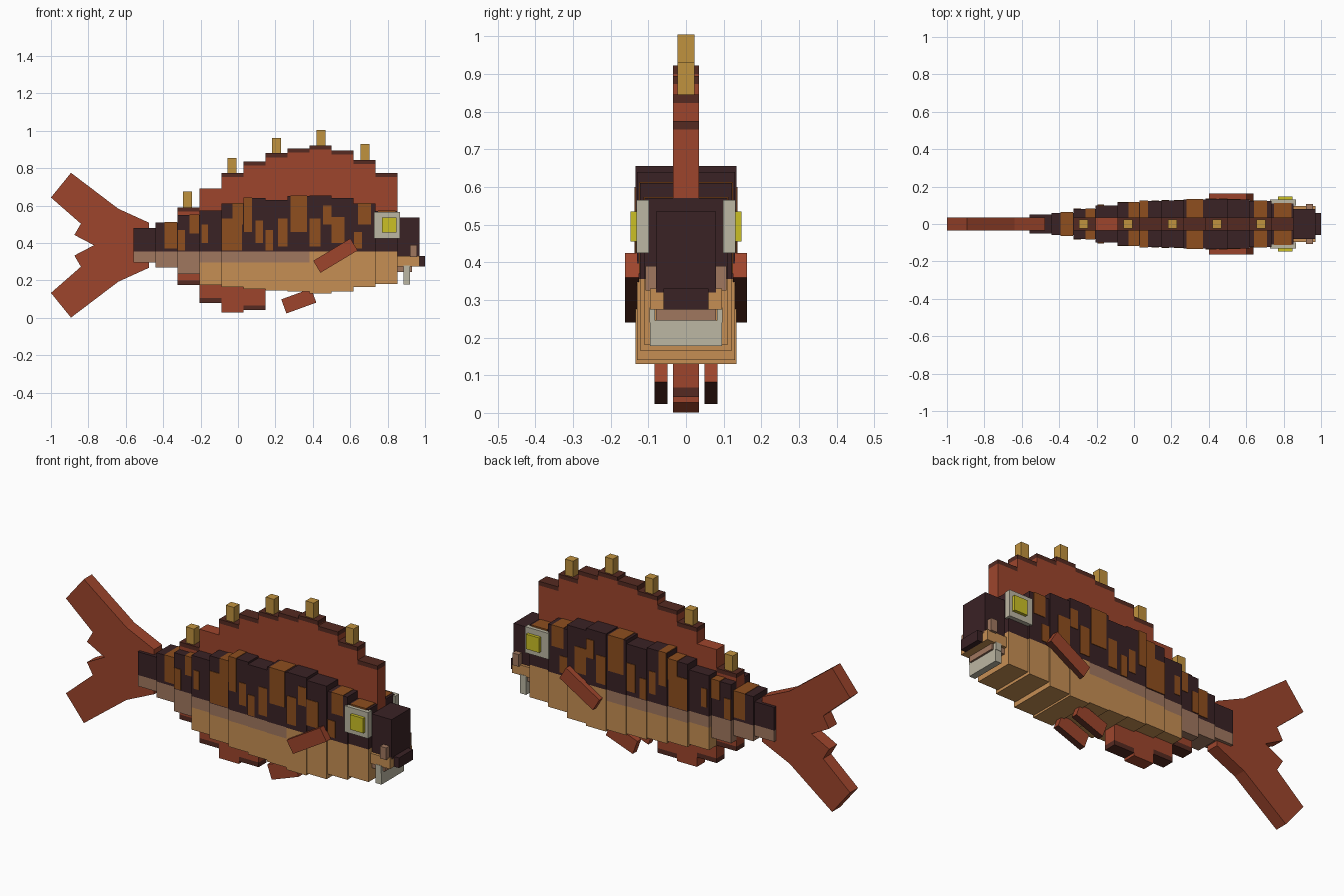
import bpy, bmesh, math
from mathutils import Matrix, Vector

if "Cube" in bpy.data.objects:
    bpy.data.objects.remove(bpy.data.objects["Cube"])


def material(name, hex_code):
    rgb = [int(hex_code[i:i + 2], 16) / 255 for i in (0, 2, 4)]
    col = [((c + 0.055) / 1.055) ** 2.4 for c in rgb] + [1]
    m = bpy.data.materials.new(name)
    m.use_nodes = True
    m.diffuse_color = col
    m.node_tree.nodes["Principled BSDF"].inputs["Base Color"].default_value = col
    return m


MATS = {n: material(n, h) for n, h in {
    "dark_brown": "3A2225", "rust": "9E452C", "maroon": "552A21",
    "tan": "C68F54", "dusky_tan": "A0775F", "bronze": "8E4E1E",
    "gold": "C0923E", "cream": "BCB7A3", "yellow": "CBC026"}.items()}
NAMES = list(MATS)


class Part:
    """Collects coloured boxes into one object."""

    def __init__(self, name):
        self.name, self.bm = name, bmesh.new()

    def box(self, x, y, z, colour, angle=0, under=None):
        size = [b - a for a, b in (x, y, z)]
        mid = Vector([(a + b) / 2 for a, b in (x, y, z)])
        rot = Matrix.Rotation(-math.radians(angle), 4, 'Y')
        mat = Matrix.Translation(mid) @ rot @ Matrix.Diagonal((*size, 1))
        verts = bmesh.ops.create_cube(self.bm, size=1, matrix=mat)["verts"]
        down = rot @ Vector((0, 0, -1))
        for f in {f for v in verts for f in v.link_faces}:
            f.normal_update()
            lower = under and f.normal.dot(down) > 0.9
            f.material_index = NAMES.index(under if lower else colour)
        return self

    def finish(self):
        mesh = bpy.data.meshes.new(self.name)
        self.bm.to_mesh(mesh)
        self.bm.free()
        for m in MATS.values():
            mesh.materials.append(m)
        ob = bpy.data.objects.new(self.name, mesh)
        bpy.context.collection.objects.link(ob)
        return ob


STEP = 0.1178
START = -0.56


def span(i):
    return START + i * STEP, START + (i + 1) * STEP


# Body segments, tail to head: half width, bottom, top
SEGMENTS = [(.05, .295, .48), (.06, .27, .51), (.08, .235, .55), (.10, .175, .575),
            (.115, .165, .61), (.122, .155, .64), (.126, .147, .63), (.13, .14, .65),
            (.134, .13, .655), (.13, .14, .64), (.122, .165, .61), (.11, .18, .57)]
body = Part("body")
for i, (w, low, top) in enumerate(SEGMENTS):
    belly = max(low + .015, .295 if i < 8 else .31)
    body.box(span(i), (-w, w), (.355, top), "dark_brown")
    body.box(span(i), (-w, w), (belly, .355), "dusky_tan" if i < 8 else "tan")
    body.box(span(i), (-w, w), (low, belly), "tan" if i > 2 else "dusky_tan")
body.finish()

# Mottled scale patches: segment, start and end along it, bottom, top (1 = wraps over)
PATCHES = [(1, .4, 1, .37, 1), (2, 0, .35, .36, .47), (2, .55, 1, .45, 1),
           (3, .1, .4, .40, .50), (4, 0, .95, .36, .53), (4, .5, 1, .50, 1),
           (5, 0, .4, .46, 1), (5, .55, .9, .40, .52), (6, 0, .35, .36, .47),
           (6, .55, 1, .38, .53), (7, .12, .9, .46, 1), (8, 0, .5, .38, .53),
           (8, .6, 1, .50, .60), (9, 0, .6, .40, .54), (10, .2, .8, .50, 1),
           (10, 0, .4, .37, .46), (11, .1, .9, .555, 1)]
mottling = Part("mottled_patches")
for i, a, b, low, top in PATCHES:
    w, x0 = SEGMENTS[i][0] + .003, span(i)[0]
    high = SEGMENTS[i][2] + .003 if top == 1 else top
    mottling.box((x0 + a * STEP + .001, x0 + b * STEP - .001), (-w, w), (low, high), "bronze")
mottling.finish()

# Head, lips and jaw
head = Part("head")
head.box((.853, .97), (-.08, .08), (.32, .535), "dark_brown")
head.box((.853, .97), (-.095, .095), (.275, .33), "tan")
head.box((.853, .93), (-.08, .08), (.245, .275), "dusky_tan")
head.box((.97, 1.0), (-.06, .06), (.275, .33), "dark_brown")
head.finish()
teeth = Part("teeth")
teeth.box((.885, .92), (-.095, .095), (.178, .245), "cream")
for s in (-1, 1):
    teeth.box((.885, .92), sorted((s * .082, s * .097)), (.24, .28), "cream")
    teeth.box((.92, .957), sorted((s * .079, s * .108)), (.325, .39), "dusky_tan")
teeth.finish()

# Eyes and paired fins
for s, side in ((1, "left"), (-1, "right")):
    eye = Part(side + "_eye")
    eye.box((.727, .865), sorted((s * .098, s * .132)), (.425, .565), "cream")
    eye.box((.77, .848), sorted((s * .12, s * .148)), (.455, .535), "yellow")
    eye.finish()
    fin = Part(side + "_pectoral_fin")
    fin.box((.405, .637), sorted((s * .125, s * .162)), (.295, .37), "rust", 31, "maroon")
    fin.finish()
    fin = Part(side + "_pelvic_fin")
    fin.box((.24, .41), sorted((s * .049, s * .083)), (.05, .13), "rust", 20, "maroon")
    fin.finish()

# Stepped dorsal and anal fins with dark rims
T = .034
dorsal = Part("dorsal_fin")
for i, top in enumerate((.59, .69, .775, .835, .88, .905, .922, .895, .845, .775), 2):
    dorsal.box(span(i), (-T, T), (.45, top - .022), "rust")
    dorsal.box(span(i), (-T, T), (top - .022, top), "rust" if i == 3 else "maroon")
dorsal.finish()
anal = Part("anal_fin")
for i, low in enumerate((.175, .08, .028, .042), 2):
    anal.box(span(i), (-T, T), (low + .025, .30), "rust")
    anal.box(span(i), (-T, T), (low, low + .025), "rust" if i == 4 else "maroon")
anal.finish()

# Dorsal spines
spines = Part("dorsal_spines")
for k, top in enumerate((.675, .855, .962, 1.005, .93)):
    x = -.27 + k * .2375
    spines.box((x - .024, x + .024), (-.023, .023), (top - .09, top), "gold")
spines.finish()

# Forked tail: half outline mirrored about its axis, then given thickness
AXIS = .388
HALF = [(-.77, 0), (-.875, .055), (-.84, .115), (-1.0, .255), (-.893, .387),
        (-.64, .195), (-.475, .12)]
outline = [(x, AXIS + h) for x, h in HALF] + [(x, AXIS - h) for x, h in HALF[:0:-1]]
bm = bmesh.new()
face = bm.faces.new([bm.verts.new((x, -T, z)) for x, z in outline])
ext = bmesh.ops.extrude_face_region(bm, geom=[face])["geom"]
bmesh.ops.translate(bm, vec=(0, 2 * T, 0), verts=[v for v in ext if isinstance(v, bmesh.types.BMVert)])
bmesh.ops.recalc_face_normals(bm, faces=bm.faces)
mesh = bpy.data.meshes.new("tail_fin")
bm.to_mesh(mesh)
bm.free()
mesh.materials.append(MATS["rust"])
bpy.context.collection.objects.link(bpy.data.objects.new("tail_fin", mesh))
